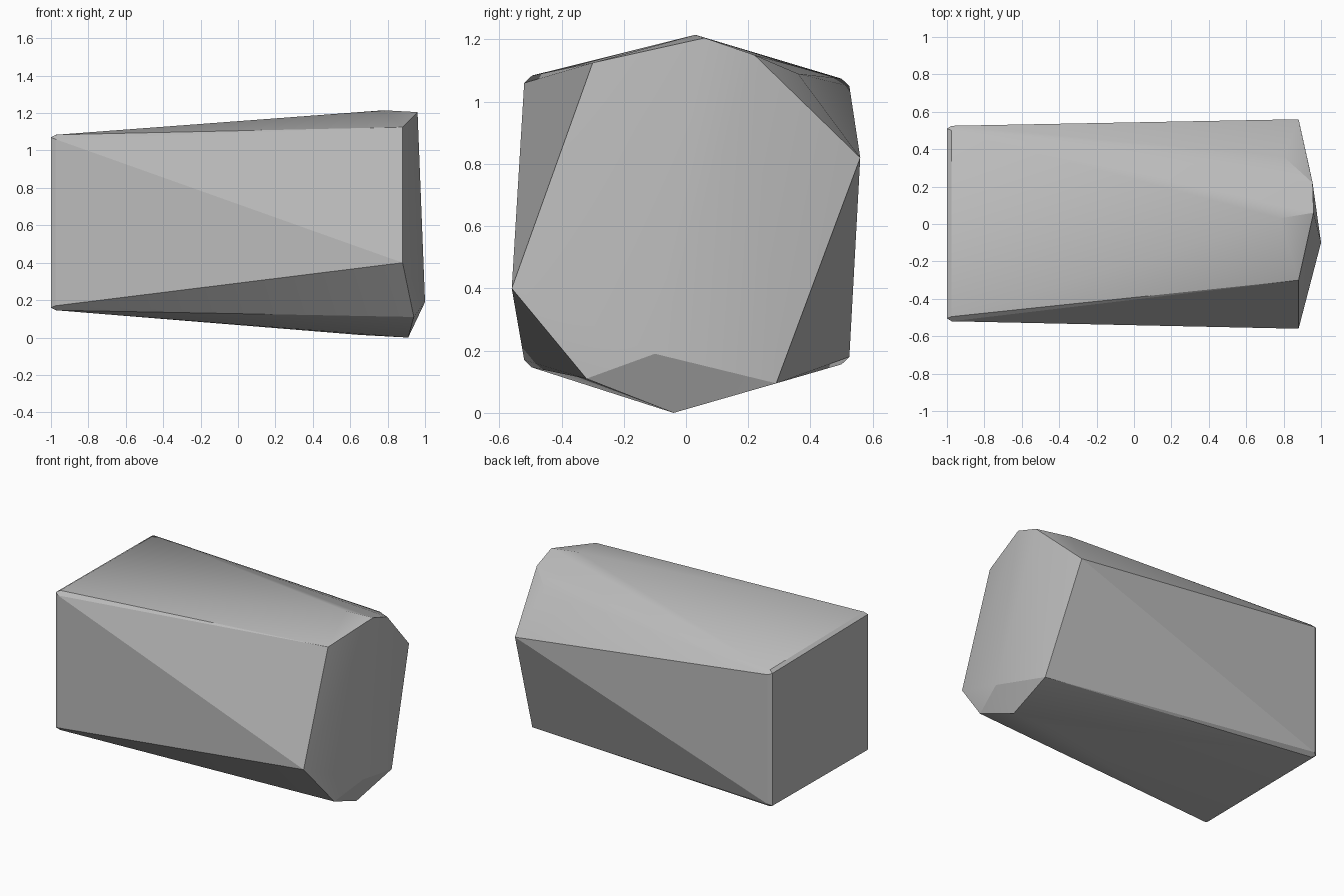
import bpy, bmesh, math

if "Cube" in bpy.data.objects:
    bpy.data.objects.remove(bpy.data.objects["Cube"], do_unlink=True)

# Plain grey stone material
stone = bpy.data.materials.new("stone_grey")
stone.use_nodes = True
grey = (0.5, 0.5, 0.5, 1)
stone.diffuse_color = grey
stone.node_tree.nodes["Principled BSDF"].inputs["Base Color"].default_value = grey

# Square end: four corners, each with a tiny clipped tip
points = []
for y, z in ((-.505, 1.07), (.51, 1.06), (.51, .17), (-.505, .16)):
    out = 1 if z > .6 else -1
    side = 1 if y > 0 else -1
    points += [(-1, y, z), (-.975, y + .015 * side, z - .01 * out),
               (-.975, y - .01 * side, z + .014 * out)]

# Faceted end: twisted rim, then the ridge across its face
points += [(.88, -.56, .40), (.88, -.30, 1.125), (.96, .06, 1.205),
           (.955, .22, 1.15), (.88, .56, .82), (.94, .29, .095),
           (.91, -.04, 0), (.94, -.32, .11), (1, -.10, .19)]

# Soft crests just behind the rim
points += [(.78, .03, 1.215), (.80, .36, 1.09), (.65, -.04, .014)]

# Wrap the points into one faceted block
bm = bmesh.new()
for p in points:
    bm.verts.new(p)
hull = bmesh.ops.convex_hull(bm, input=bm.verts)
loose = [v for v in bm.verts if not v.link_faces]
bmesh.ops.delete(bm, geom=loose, context='VERTS')
bmesh.ops.recalc_face_normals(bm, faces=bm.faces)
mesh = bpy.data.meshes.new("rock_block")
bm.to_mesh(mesh)
bm.free()
mesh.materials.append(stone)
rock = bpy.data.objects.new("rock_block", mesh)
bpy.context.collection.objects.link(rock)

# Smooth the shallow facets, keep the hard edges
bpy.context.view_layer.objects.active = rock
rock.select_set(True)
bpy.ops.object.shade_smooth_by_angle(angle=math.radians(20))
